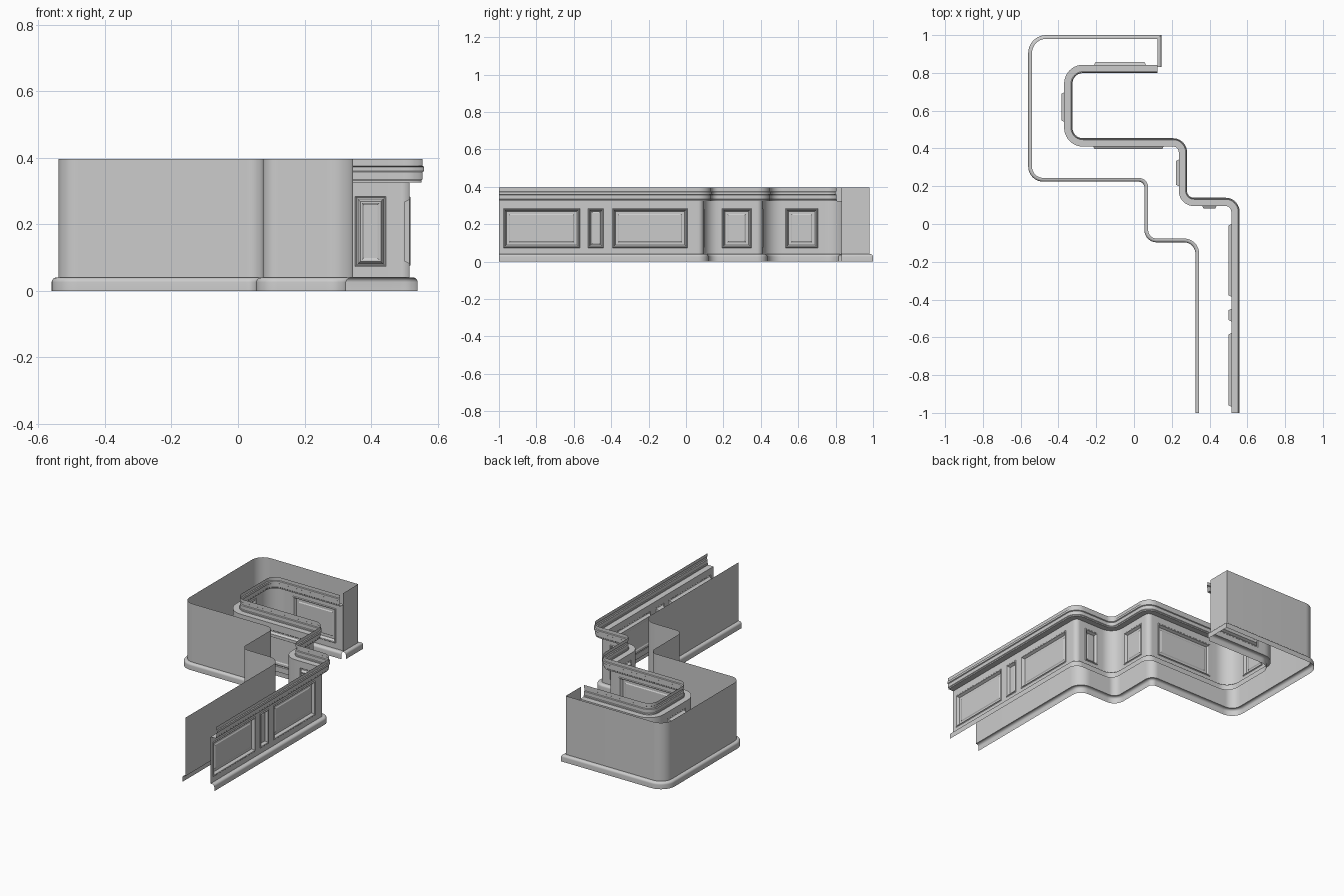
import bpy, bmesh, math
from mathutils import Vector

if "Cube" in bpy.data.objects:
    bpy.data.objects.remove(bpy.data.objects["Cube"])

def trace(items):
    """Turn (x, y, radius, opens_panel) items into filleted path points + panel start indices."""
    pts, panels = [], []
    for i, (x, y, r, opens) in enumerate(items):
        p = Vector((x, y))
        if r:
            d1 = (p - Vector(items[i - 1][:2])).normalized()
            d2 = (Vector(items[i + 1][:2]) - p).normalized()
            c = p - d1 * r + d2 * r
            for k in range(11):
                t = math.pi / 2 * k / 10
                pts.append(c + (d1 * math.sin(t) - d2 * math.cos(t)) * r)
        else:
            if opens:
                panels.append(len(pts))
            pts.append(p)
    return pts, panels

def offsets(pts):
    """Mitred right-hand normals along the path."""
    seg = [(b - a).normalized() for a, b in zip(pts, pts[1:])]
    nrm = [Vector((d.y, -d.x)) for d in seg]
    out = [nrm[0]]
    for a, b in zip(nrm, nrm[1:]):
        out.append((a + b) / (1 + a.dot(b)))
    return out + [nrm[-1]]

def finish(name, bm):
    me = bpy.data.meshes.new(name)
    bm.to_mesh(me)
    bm.free()
    ob = bpy.data.objects.new(name, me)
    bpy.context.collection.objects.link(ob)
    bpy.ops.object.select_all(action='DESELECT')
    ob.select_set(True)
    bpy.context.view_layer.objects.active = ob
    bpy.ops.object.shade_smooth_by_angle(angle=math.radians(30))
    return ob

def sweep(name, pts, profile, side=1, holes=(), hole_row=None):
    """Sweep an (offset, z) profile along the path, leaving panel openings."""
    bm = bmesh.new()
    rows = [[bm.verts.new((*(p + n * o * side), z)) for o, z in profile]
            for p, n in zip(pts, offsets(pts))]
    for i in range(len(rows) - 1):
        for j in range(len(profile) - 1):
            if i in holes and j == hole_row:
                continue
            f = [rows[i][j], rows[i + 1][j], rows[i + 1][j + 1], rows[i][j + 1]]
            bm.faces.new(f if side > 0 else f[::-1])
    return finish(name, bm)

def panel(name, a, b):
    """Recessed panel with bevelled frame and raised field, nested rings."""
    d = (b - a).normalized()
    n = Vector((d.y, -d.x))
    w = (b - a).length
    field = min(0.036, w * 0.28)
    bm = bmesh.new()
    prev = None
    for inset, depth in ((0, 0), (0.004, 0.004), (0.008, 0.002), (0.016, -0.014),
                         (field - 0.006, -0.014), (field, -0.010)):
        ring = []
        for s, z in ((inset, Z0 + inset), (w - inset, Z0 + inset),
                     (w - inset, Z1 - inset), (inset, Z1 - inset)):
            ring.append(bm.verts.new((*(a + d * s + n * depth), z)))
        if prev:
            for k in range(4):
                m = (k + 1) % 4
                bm.faces.new((prev[k], prev[m], ring[m], ring[k]))
        prev = ring
    bm.faces.new(prev)
    finish(name, bm)

def base_profile(w):
    """Skirting: upright face with a rounded top edge."""
    r = 0.014
    arc = [(w - r + r * math.cos(t), 0.026 + r * math.sin(t))
           for t in (math.pi / 2 * k / 6 for k in range(7))]
    return [(w, 0)] + arc + [(0, 0.04)]

Z0, Z1 = 0.073, 0.284      # panel opening heights
TOP = 0.396

# Front (customer side) run of the counter
front, openings = trace([
    (0.515, -1, 0, 0),
    (0.515, -0.976, 0, 1), (0.515, -0.568, 0, 0),
    (0.515, -0.524, 0, 1), (0.515, -0.440, 0, 0),
    (0.515, -0.394, 0, 1), (0.515, 0.008, 0, 0),
    (0.515, 0.095, 0.03, 0),
    (0.445, 0.095, 0, 1), (0.352, 0.095, 0, 0),
    (0.237, 0.095, 0.08, 0),
    (0.237, 0.192, 0, 1), (0.237, 0.350, 0, 0),
    (0.237, 0.410, 0.03, 0),
    (0.165, 0.410, 0, 1), (-0.225, 0.410, 0, 0),
    (-0.370, 0.410, 0.10, 0),
    (-0.370, 0.532, 0, 1), (-0.370, 0.705, 0, 0),
    (-0.370, 0.843, 0.10, 0),
    (-0.220, 0.843, 0, 1), (0.072, 0.843, 0, 0),
    (0.125, 0.843, 0, 0)])
sweep("front_wall", front, [(0, 0.04), (0, Z0), (0, Z1), (0, 0.325)],
      holes=openings, hole_row=1)
sweep("front_skirting", front, base_profile(0.025))
# Open-topped counter moulding with a raised band
sweep("counter_moulding", front,
      [(0, 0.325), (0.036, 0.325), (0.036, 0.332), (0.039, 0.335), (0.039, 0.357),
       (0.044, 0.360), (0.044, 0.373), (0.039, 0.376), (0.039, TOP)])
for i, k in enumerate(openings):
    panel(f"wall_panel_{i + 1}", front[k], front[k + 1])

# Back (staff side) run, ending in the short end wall
back, _ = trace([
    (0.345, -1, 0, 0),
    (0.345, -0.077, 0.08, 0),
    (0.075, -0.077, 0.045, 0),
    (0.075, 0.244, 0.05, 0),
    (-0.540, 0.244, 0.06, 0),
    (-0.540, 0.980, 0.075, 0),
    (0.125, 0.980, 0, 0),
    (0.125, 0.832, 0, 0)])
sweep("back_wall", back, [(0, 0.04), (0, TOP)], side=-1)
sweep("back_skirting", back, base_profile(0.02), side=-1)
